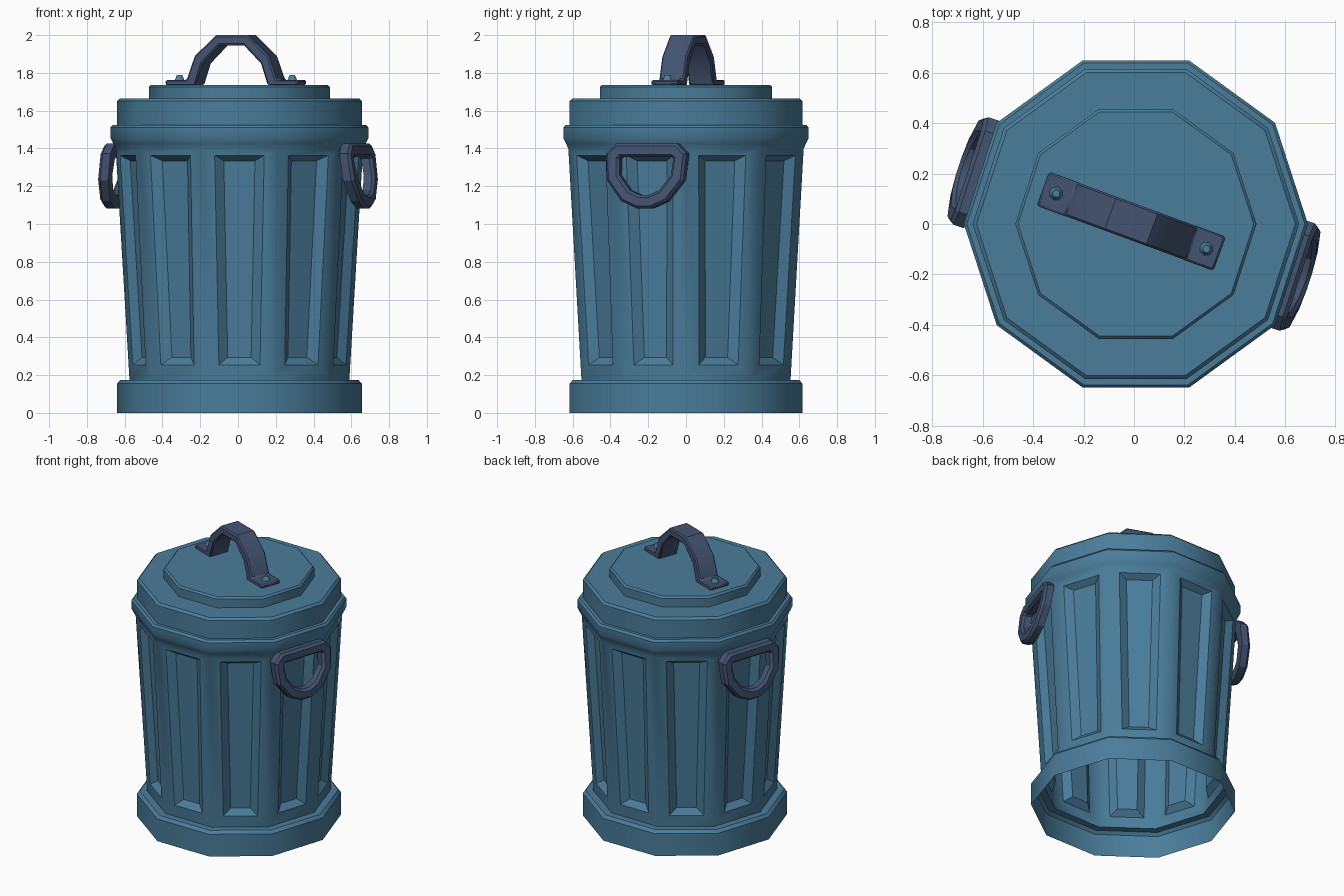
import bpy, bmesh, math
from mathutils import Vector, Matrix

if "Cube" in bpy.data.objects:
    bpy.data.objects.remove(bpy.data.objects["Cube"])

SIDES = 10
CX = 0.0075


def material(name, col):
    m = bpy.data.materials.new(name)
    m.diffuse_color = (*col, 1)
    m.use_nodes = True
    m.node_tree.nodes["Principled BSDF"].inputs["Base Color"].default_value = m.diffuse_color
    return m


BLUE = material("blue_metal", (0.068, 0.205, 0.325))
SLATE = material("slate_handle", (0.056, 0.088, 0.165))


def finish(bm, name, mat, angle):
    me = bpy.data.meshes.new(name)
    bm.to_mesh(me)
    bm.free()
    ob = bpy.data.objects.new(name, me)
    bpy.context.collection.objects.link(ob)
    me.materials.append(mat)
    bpy.ops.object.select_all(action='DESELECT')
    ob.select_set(True)
    bpy.context.view_layer.objects.active = ob
    bpy.ops.object.shade_smooth_by_angle(angle=math.radians(angle))
    return ob


def panel(bm, quad):
    """Split one tapered wall quad into a frame, sloped walls and a sunken floor."""
    a, b, c, d = [v.co.copy() for v in quad]
    n = (b - a).cross(d - a).normalized()

    def pt(u, v, depth=0.0):
        t = (u + 1) / 2
        return a.lerp(b, t).lerp(d.lerp(c, t), v) - n * depth

    def ring(ub, ut, v0, v1, depth):
        return [bm.verts.new(pt(u, v, depth)) for u, v in
                ((-ub, v0), (ub, v0), (ut, v1), (-ut, v1))]

    outer = ring(0.60, 0.65, 0.065, 0.97, 0)
    floor = ring(0.34, 0.41, 0.095, 0.945, 0.038)
    for p, q in ((quad, outer), (outer, floor)):
        for i in range(4):
            j = (i + 1) % 4
            bm.faces.new((p[i], p[j], q[j], q[i]))
    bm.faces.new(floor)


def lathe(name, profile, panel_row=None, cap=False):
    bm = bmesh.new()
    rows = []
    for r, z in profile:
        rows.append([bm.verts.new((CX + r * math.cos(i * math.tau / SIDES),
                                   r * math.sin(i * math.tau / SIDES), z))
                     for i in range(SIDES)])
    for k in range(len(rows) - 1):
        for i in range(SIDES):
            j = (i + 1) % SIDES
            quad = (rows[k][i], rows[k][j], rows[k + 1][j], rows[k + 1][i])
            if k == panel_row:
                panel(bm, quad)
            else:
                bm.faces.new(quad)
    if cap:
        bm.faces.new(rows[-1])
    return finish(bm, name, BLUE, 37)


# Open-bottomed bin with foot ring, panelled wall and flared lip
lathe("bin_body", [(0.648, 0), (0.648, 0.155), (0.63, 0.175), (0.582, 0.175),
                   (0.655, 1.40), (0.668, 1.425), (0.683, 1.455), (0.683, 1.51),
                   (0.671, 1.525), (0.63, 1.525)], panel_row=3)

# Stepped lid
lathe("lid", [(0.648, 1.52), (0.648, 1.65), (0.633, 1.665), (0.479, 1.665),
              (0.479, 1.725), (0.468, 1.737)], cap=True)


# Side handles: D-shaped rings leaning outwards at the bottom
def side_handle(name, degrees):
    half = [(0.155, 1.39), (0.187, 1.36), (0.178, 1.245), (0.105, 1.15), (0.03, 1.117)]
    path = [Vector(p) for p in half] + [Vector((-u, z)) for u, z in reversed(half)]
    section = [(0.036, -0.03), (0.036, 0.014), (0.022, 0.03),
               (-0.022, 0.03), (-0.036, 0.014), (-0.036, -0.03)]
    bm = bmesh.new()
    rings = []
    count = len(path)
    for i, p in enumerate(path):
        d0 = (p - path[i - 1]).normalized()
        d1 = (path[(i + 1) % count] - p).normalized()
        n0, n1 = Vector((-d0.y, d0.x)), Vector((-d1.y, d1.x))
        m = (n0 + n1).normalized()
        m /= max(0.6, m.dot(n0))
        r = 0.662 + 0.15 * (1.39 - p.y)
        rings.append([bm.verts.new((r + h, p.x + m.x * w, p.y + m.y * w))
                      for w, h in section])
    s = len(section)
    for i in range(count):
        a, b = rings[i], rings[(i + 1) % count]
        for k in range(s):
            bm.faces.new((a[k], a[(k + 1) % s], b[(k + 1) % s], b[k]))
    bmesh.ops.recalc_face_normals(bm, faces=bm.faces)
    bm.transform(Matrix.Rotation(math.radians(degrees), 4, 'Z'))
    finish(bm, name, SLATE, 25)


side_handle("side_handle_right", -18)
side_handle("side_handle_left", 162)

# Lid handle: arched strap with flat feet
outer = [(0.373, 1.762), (0.255, 1.762), (0.208, 1.89), (0.088, 2.0)]
inner = [(0.373, 1.735), (0.203, 1.735), (0.165, 1.85), (0.07, 1.945)]
right = list(zip(outer, inner))
left = [((-o[0], o[1]), (-i[0], i[1])) for o, i in reversed(right)]
place = Matrix.Translation((-0.011, 0.011, 0)) @ Matrix.Rotation(math.radians(-20.2), 4, 'Z')
bm = bmesh.new()
loops = []
for o, i in right + left:
    loops.append([bm.verts.new((x, y, z)) for x, y, z in
                  ((o[0], -0.071, o[1]), (o[0], 0.071, o[1]),
                   (i[0], 0.071, i[1]), (i[0], -0.071, i[1]))])
for a, b in zip(loops, loops[1:]):
    for k in range(4):
        bm.faces.new((a[k], a[(k + 1) % 4], b[(k + 1) % 4], b[k]))
bm.faces.new(loops[0])
bm.faces.new(loops[-1])
bmesh.ops.recalc_face_normals(bm, faces=bm.faces)
bm.transform(place)
strap = finish(bm, "lid_handle", SLATE, 30)
bevel = strap.modifiers.new("bevel", 'BEVEL')
bevel.width = 0.008
bevel.segments = 1
bevel.limit_method = 'ANGLE'
bevel.angle_limit = math.radians(60)

# Rivets on the handle feet
for side, name in ((-1, "rivet_left"), (1, "rivet_right")):
    bm = bmesh.new()
    bmesh.ops.create_cone(bm, cap_ends=True, segments=8, radius1=0.028,
                          radius2=0.015, depth=0.028)
    bm.transform(place @ Matrix.Translation((side * 0.318, 0, 1.774)))
    finish(bm, name, BLUE, 50)
